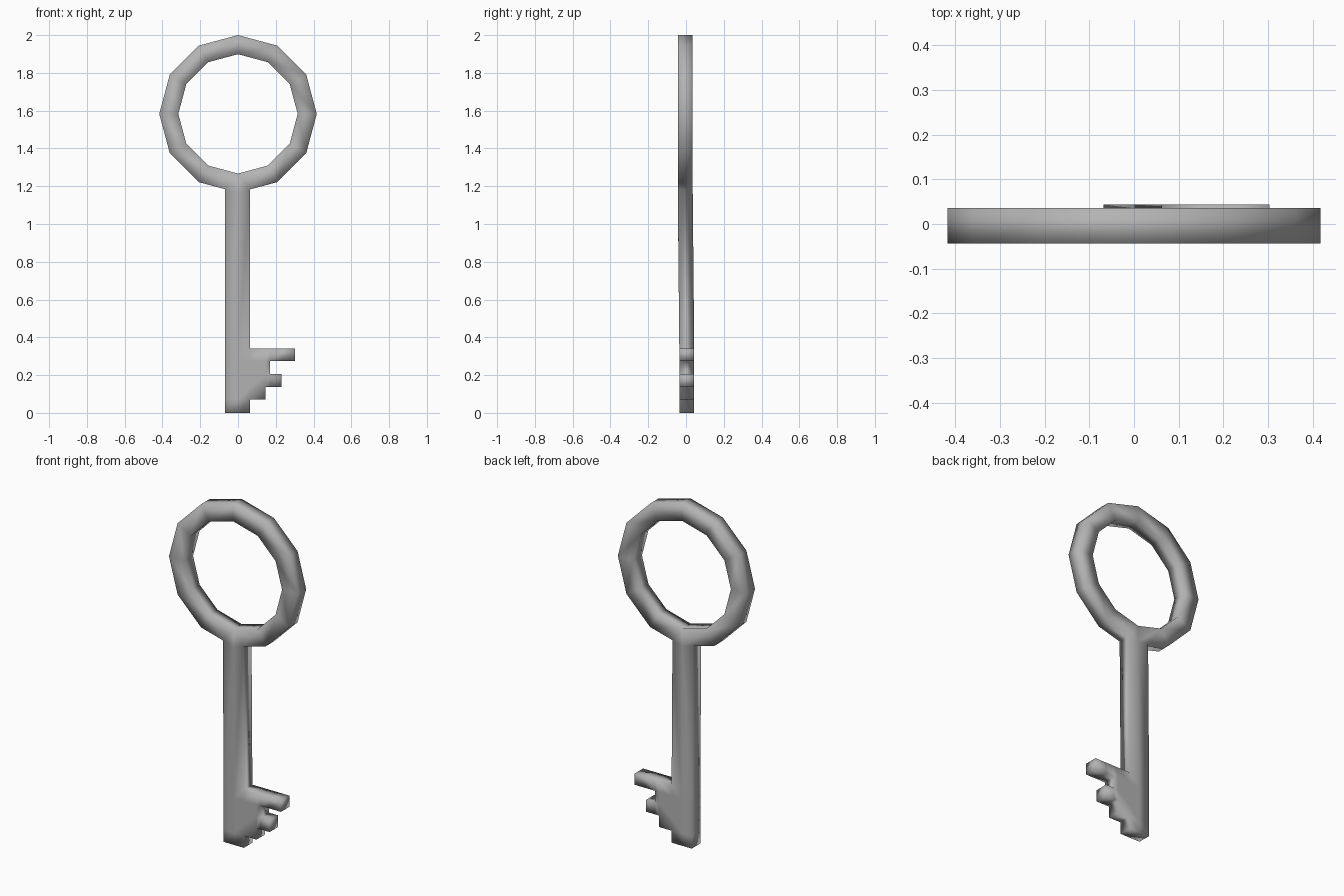
import bpy, bmesh
from math import sin, cos, pi

cube = bpy.data.objects.get("Cube")
if cube:
    bpy.data.objects.remove(cube, do_unlink=True)

THICK = 0.079
SIDES, CENTRE, OUTER, INNER = 12, 1.583, 0.417, 0.316
LEFT, RIGHT = -0.068, 0.063
BIT_TOP, RING_BOTTOM = 0.34, CENTRE - OUTER

bm = bmesh.new()
corners = {}


def corner(x, z):
    """Shared corner of the flat sheet, which leans slightly along the shank."""
    key = (round(x, 4), round(z, 4))
    if key not in corners:
        t = min(max((z - BIT_TOP) / (RING_BOTTOM - BIT_TOP), 0), 1)
        corners[key] = bm.verts.new((x, 0.004 - 0.008 * t, z))
    return corners[key]


def face(*points):
    bm.faces.new([corner(x, z) for x, z in points])


def ring_point(radius, i):
    a = 2 * pi * i / SIDES - pi / 2
    return radius * cos(a), CENTRE + radius * sin(a)


def on_ring(x):
    """Point on the lowest outer edges of the ring."""
    ex, ez = ring_point(OUTER, 1)
    return x, RING_BOTTOM + (ez - RING_BOTTOM) * abs(x) / ex


# Ring handle; its two lowest segments also carry the shank's corners
for i in range(SIDES):
    outer = [ring_point(OUTER, i), ring_point(OUTER, i + 1)]
    if i == 0:
        outer.insert(1, on_ring(RIGHT))
    elif i == SIDES - 1:
        outer.insert(1, on_ring(LEFT))
    face(*outer, ring_point(INNER, i + 1), ring_point(INNER, i))

# Shank
for a, b in ((LEFT, 0), (0, RIGHT)):
    face((a, BIT_TOP), (b, BIT_TOP), on_ring(b), on_ring(a))

# Stepped bit: each row reaches out to its own width
columns = [LEFT, 0, RIGHT, 0.145, 0.17, 0.23, 0.303]
levels = [0, 0.07, 0.137, 0.205, 0.275, BIT_TOP]
reach = [RIGHT, 0.145, 0.23, 0.17, 0.303]
for z0, z1, limit in zip(levels, levels[1:], reach):
    for a, b in zip(columns, columns[1:]):
        if b <= limit:
            face((a, z0), (b, z0), (b, z1), (a, z1))

bmesh.ops.recalc_face_normals(bm, faces=bm.faces)
mesh = bpy.data.meshes.new("key")
bm.to_mesh(mesh)
bm.free()
mesh.shade_smooth()
key = bpy.data.objects.new("key", mesh)
bpy.context.collection.objects.link(key)

# Give the sheet its thickness
solid = key.modifiers.new("thickness", 'SOLIDIFY')
solid.thickness = THICK
solid.offset = 0

# Grey metal
grey = bpy.data.materials.new("grey metal")
grey.use_nodes = True
colour = (0.45, 0.45, 0.45, 1)
grey.diffuse_color = colour
grey.node_tree.nodes["Principled BSDF"].inputs["Base Color"].default_value = colour
mesh.materials.append(grey)
